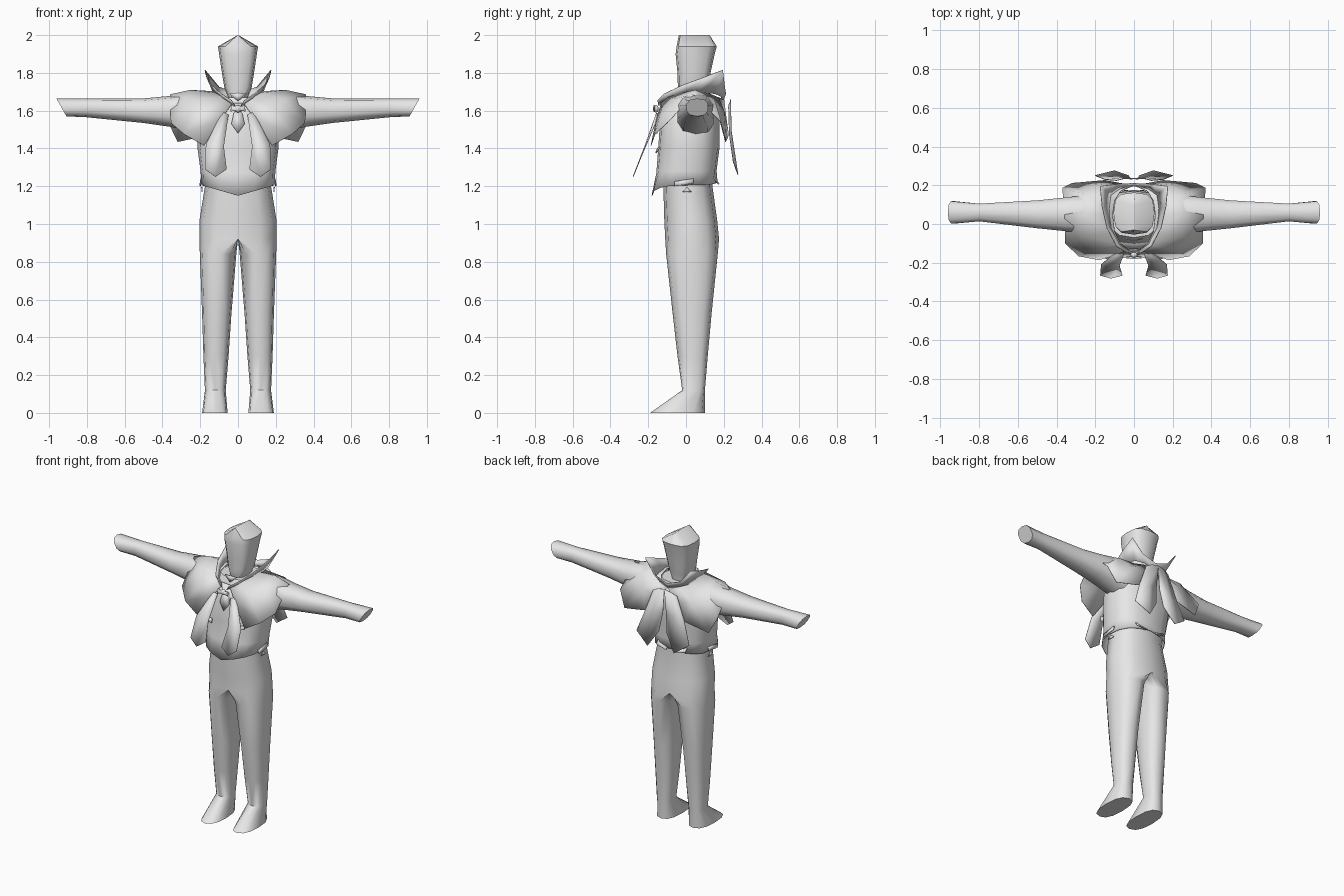
import bpy, bmesh, math

grey = bpy.data.materials.new("light_grey")
grey.diffuse_color = (0.8, 0.8, 0.8, 1)


def finish(name, bm, mirror=True, thick=0.0, angle=50):
    me = bpy.data.meshes.new(name)
    bm.to_mesh(me)
    bm.free()
    ob = bpy.data.objects.new(name, me)
    bpy.context.collection.objects.link(ob)
    me.materials.append(grey)
    if mirror:
        m = ob.modifiers.new("mirror", 'MIRROR')
        m.use_clip = True
        m.merge_threshold = 0.0015
    if thick:
        s = ob.modifiers.new("thickness", 'SOLIDIFY')
        s.thickness = thick
        s.offset = 0
    bpy.ops.object.select_all(action='DESELECT')
    ob.select_set(True)
    bpy.context.view_layer.objects.active = ob
    bpy.ops.object.shade_smooth_by_angle(angle=math.radians(angle))
    return ob


def loft(name, rings, mirror=True, caps=(True, True), trim=False, thick=0.0, angle=50):
    """Skin a list of closed rings."""
    bm = bmesh.new()
    vs = [[bm.verts.new(p) for p in r] for r in rings]
    n = len(vs[0])
    for a, b in zip(vs, vs[1:]):
        for i in range(n):
            j = (i + 1) % n
            bm.faces.new((a[i], a[j], b[j], b[i]))
    if caps[0]:
        bm.faces.new(vs[0])
    if caps[1]:
        bm.faces.new(vs[-1])
    bmesh.ops.recalc_face_normals(bm, faces=bm.faces)
    if trim:  # remove the wall on the centre plane
        inner = [f for f in bm.faces if all(v.co.x < 1e-4 for v in f.verts)]
        bmesh.ops.delete(bm, geom=inner, context='FACES')
    bmesh.ops.remove_doubles(bm, verts=bm.verts, dist=1e-4)
    return finish(name, bm, mirror, thick, angle)


def sheet(name, rows, mirror=True, thick=0.004):
    """Cloth surface through equal rows of points."""
    bm = bmesh.new()
    vs = [[bm.verts.new(p) for p in r] for r in rows]
    for a, b in zip(vs, vs[1:]):
        for i in range(len(a) - 1):
            bm.faces.new((a[i], a[i + 1], b[i + 1], b[i]))
    bmesh.ops.remove_doubles(bm, verts=bm.verts, dist=1e-4)
    bmesh.ops.recalc_face_normals(bm, faces=bm.faces)
    return finish(name, bm, mirror, thick)


def plate(name, pts, mirror=True, thick=0.006):
    """Single flat cloth piece."""
    bm = bmesh.new()
    bm.faces.new([bm.verts.new(p) for p in pts])
    return finish(name, bm, mirror, thick)


def ring(z, cx, rin, rout, y0, y1, n=12, p=0.8):
    """Horizontal ring with separate inner and outer radii."""
    out = []
    for i in range(n):
        a = 2 * math.pi * i / n
        c, s = round(math.cos(a), 6), round(math.sin(a), 6)
        x = cx + (rout if c > 0 else rin) * math.copysign(abs(c) ** p, c)
        y = (y0 + y1) / 2 + (y1 - y0) / 2 * math.copysign(abs(s) ** p, s)
        out.append((x, y, z))
    return out


# Body: one foot and leg running up into half of the torso
loft("body", [ring(*r) for r in [
    (0.00, 0.12, 0.065, 0.07, -0.19, 0.10),
    (0.12, 0.12, 0.055, 0.055, -0.02, 0.10),
    (0.30, 0.115, 0.065, 0.068, -0.045, 0.115),
    (0.52, 0.11, 0.075, 0.08, -0.07, 0.135),
    (0.84, 0.09, 0.081, 0.112, -0.105, 0.168),
    (0.92, 0.0, 0.0, 0.205, -0.11, 0.175),
    (1.02, 0.0, 0.0, 0.204, -0.115, 0.165),
    (1.20, 0.0, 0.0, 0.175, -0.12, 0.14),
    (1.42, 0.0, 0.0, 0.20, -0.12, 0.16),
    (1.58, 0.0, 0.0, 0.20, -0.11, 0.17),
    (1.67, 0.0, 0.0, 0.13, -0.07, 0.15)]], trim=True)

# Vest: open shell with a pointed front hem
vest = []
for z, rx, y0, y1, drop in [(1.64, 0.17, -0.10, 0.17, 0), (1.55, 0.21, -0.135, 0.175, 0),
                            (1.40, 0.212, -0.145, 0.175, 0), (1.28, 0.196, -0.155, 0.16, 0.01),
                            (1.205, 0.192, -0.18, 0.165, 0.055)]:
    vest.append([(x, y, z - drop * (1 - abs(x) / rx) * (1 if y < 0 else -0.3))
                 for x, y, _ in ring(z, 0, rx, rx, y0, y1, 16)])
loft("vest", vest, mirror=False, caps=(False, False), thick=0.004)

# Arms: tapering sleeves with a slanted cuff
arm = []
for x, slant, y0, y1, z0, z1 in [(0.15, 0, -0.05, 0.15, 1.46, 1.69), (0.27, 0, -0.05, 0.15, 1.495, 1.692),
                                 (0.36, 0, -0.04, 0.14, 1.515, 1.678), (0.50, 0, -0.025, 0.125, 1.535, 1.665),
                                 (0.80, 0, 0.012, 0.107, 1.565, 1.664), (0.935, 0.027, 0.0, 0.12, 1.57, 1.665)]:
    pts = []
    for i in range(10):
        a = 2 * math.pi * (i + 0.5) / 10
        c, s = [math.copysign(abs(t) ** 0.8, t) for t in (math.cos(a), math.sin(a))]
        pts.append((x + slant * s, (y0 + y1) / 2 + (y1 - y0) / 2 * c, (z0 + z1) / 2 + (z1 - z0) / 2 * s))
    arm.append(pts)
loft("arm", arm)

# Head: narrow jaw, wide brow and a front-to-back ridge on top
loft("head", [ring(z, 0, rx, rx, y0, y1, 12, 0.65) for z, rx, y0, y1 in [
    (1.60, 0.05, -0.01, 0.10), (1.67, 0.052, -0.04, 0.105), (1.72, 0.072, -0.043, 0.115),
    (1.80, 0.085, -0.045, 0.13), (1.90, 0.10, -0.055, 0.152), (1.94, 0.106, -0.05, 0.163),
    (2.00, 0.002, -0.038, 0.125)]], mirror=False, angle=40)

# Shoulder cape: rows run neck, middle, hem, from front to back
sheet("shoulder_cape", [
    [(0.03, -0.13, 1.64), (0.085, -0.155, 1.56), (0.18, -0.185, 1.415)],
    [(0.07, -0.10, 1.67), (0.19, -0.13, 1.60), (0.285, -0.165, 1.475)],
    [(0.10, -0.04, 1.69), (0.25, -0.065, 1.66), (0.355, -0.10, 1.535)],
    [(0.11, 0.05, 1.70), (0.25, 0.05, 1.708), (0.358, 0.04, 1.685)],
    [(0.10, 0.12, 1.69), (0.25, 0.15, 1.66), (0.37, 0.185, 1.54)],
    [(0.07, 0.17, 1.67), (0.18, 0.20, 1.60), (0.32, 0.21, 1.435)],
    [(0.00, 0.20, 1.66), (0.07, 0.21, 1.58), (0.15, 0.225, 1.47)]])

# Standing collar: base edge and flared top edge, from front to back
sheet("collar", [
    [(0.015, -0.145, 1.625), (0.035, -0.15, 1.655)],
    [(0.07, -0.10, 1.655), (0.09, -0.115, 1.69)],
    [(0.115, -0.02, 1.685), (0.14, -0.02, 1.735)],
    [(0.13, 0.08, 1.695), (0.165, 0.09, 1.775)],
    [(0.12, 0.15, 1.69), (0.175, 0.195, 1.815)],
    [(0.07, 0.185, 1.675), (0.10, 0.205, 1.725)],
    [(0.0, 0.195, 1.65), (0.0, 0.21, 1.69)]])

# Hanging front tabs and flared back tails
sheet("front_tab", [
    [(0.05, -0.15, 1.58), (0.075, -0.155, 1.59), (0.10, -0.15, 1.56)],
    [(0.075, -0.215, 1.41), (0.115, -0.215, 1.42), (0.17, -0.21, 1.42)],
    [(0.06, -0.265, 1.29), (0.12, -0.28, 1.25), (0.175, -0.265, 1.29)]])
sheet("back_tail", [
    [(0.0, 0.235, 1.66), (0.05, 0.235, 1.65), (0.09, 0.225, 1.63)],
    [(0.012, 0.232, 1.50), (0.08, 0.24, 1.49), (0.15, 0.23, 1.47)],
    [(0.03, 0.25, 1.37), (0.10, 0.275, 1.26), (0.20, 0.25, 1.33)]])

# Neck bow: knot and two short ends
knot = bmesh.new()
bmesh.ops.create_uvsphere(knot, u_segments=8, v_segments=5, radius=0.02)
for v in knot.verts:
    v.co = (v.co.x, v.co.y * 0.8 - 0.16, v.co.z + 1.61)
finish("bow_knot", knot, mirror=False)
plate("bow_end", [(0.0, -0.165, 1.615), (0.035, -0.17, 1.63), (0.04, -0.17, 1.595), (0.0, -0.165, 1.605)])
plate("neck_scarf", [(0.0, -0.155, 1.48), (0.035, -0.145, 1.53), (0.02, -0.13, 1.60), (0.0, -0.13, 1.60)])
plate("throat_band", [(0.0, -0.085, 1.65), (0.045, -0.075, 1.69), (0.0, -0.085, 1.695)])

# Small pocket flaps on the chest and at the waist
plate("pocket_flap", [(0.09, -0.15, 1.40), (0.15, -0.14, 1.41), (0.15, -0.15, 1.385), (0.09, -0.16, 1.375)])
plate("waist_tab", [(0.195, -0.06, 1.225), (0.195, 0.04, 1.24), (0.20, 0.04, 1.215), (0.20, -0.06, 1.20)])
plate("hip_tab", [(0.19, -0.02, 1.17), (0.192, 0.005, 1.195), (0.19, 0.03, 1.17)])
plate("back_waist_tab", [(0.03, 0.155, 1.23), (0.11, 0.145, 1.25), (0.11, 0.165, 1.225), (0.03, 0.175, 1.21)])
